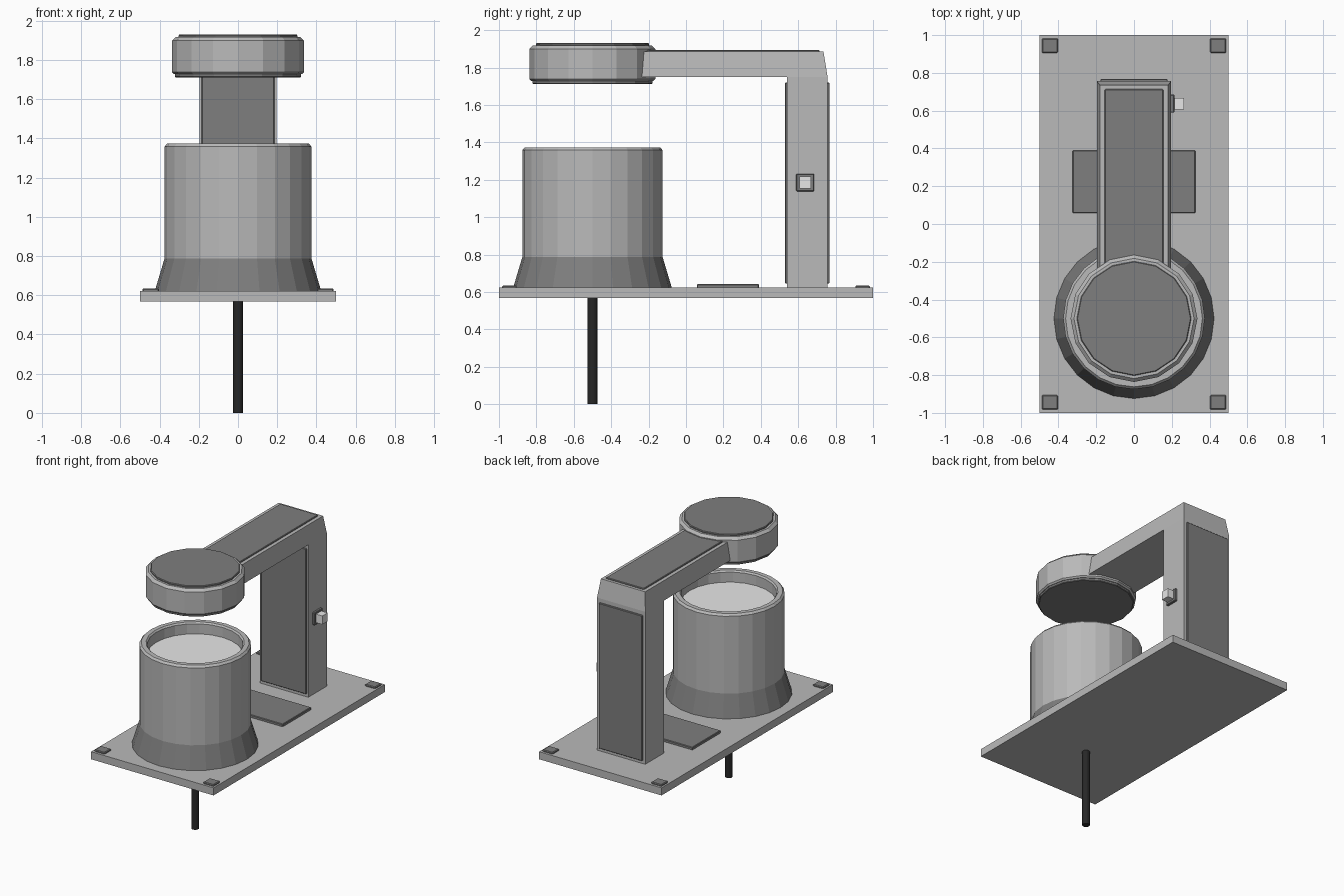
import bpy, bmesh, math

if "Cube" in bpy.data.objects:
    bpy.data.objects.remove(bpy.data.objects["Cube"])


def material(name, v):
    m = bpy.data.materials.new(name)
    m.diffuse_color = (v, v, v, 1)
    m.use_nodes = True
    m.node_tree.nodes["Principled BSDF"].inputs["Base Color"].default_value = m.diffuse_color
    return m


GREY = material("mid grey", 0.49)
DARK = material("dark grey", 0.21)
LIGHT = material("light grey", 0.80)
BLACK = material("near black", 0.02)


def finish(name, bm, mat):
    bmesh.ops.recalc_face_normals(bm, faces=bm.faces)
    me = bpy.data.meshes.new(name)
    bm.to_mesh(me)
    bm.free()
    me.materials.append(mat)
    ob = bpy.data.objects.new(name, me)
    bpy.context.collection.objects.link(ob)
    return ob


def box(name, x, y, z, mat, bevel=0):
    """Box from three (low, high) ranges, with optional chamfered edges."""
    bm = bmesh.new()
    bmesh.ops.create_cube(bm, size=1)
    for v in bm.verts:
        v.co = [r[0] if c < 0 else r[1] for c, r in zip(v.co, (x, y, z))]
    if bevel:
        bmesh.ops.bevel(bm, geom=bm.edges[:], offset=bevel, segments=1, affect='EDGES')
    return finish(name, bm, mat)


def lathe(name, profile, sides, mat, y=-0.5):
    """Turn an (r, z) profile around the vertical axis at y; the ends are capped."""
    bm = bmesh.new()
    rings = [[bm.verts.new((r * math.cos(2 * math.pi * i / sides),
                            y + r * math.sin(2 * math.pi * i / sides), z))
              for i in range(sides)] for r, z in profile]
    for a, b in zip(rings, rings[1:]):
        for i in range(sides):
            j = (i + 1) % sides
            bm.faces.new((a[i], a[j], b[j], b[i]))
    bm.faces.new(rings[0])
    bm.faces.new(rings[-1])
    return finish(name, bm, mat)


# Base plate, its corner pads and the tray plate
box("base_plate", (-0.5, 0.5), (-1, 1), (0.567, 0.623), GREY)
for sx, side in ((-1, "left"), (1, "right")):
    for sy, end in ((-1, "front"), (1, "back")):
        box(f"corner_pad_{end}_{side}", sorted((sx * 0.403, sx * 0.487)),
            sorted((sy * 0.905, sy * 0.983)), (0.61, 0.635), DARK, 0.005)
box("tray_plate", (-0.325, 0.325), (0.058, 0.39), (0.61, 0.642), DARK, 0.004)

# Rod under the base
lathe("rod", [(0.026, 0), (0.026, 0.6)], 16, BLACK)

# Cup: flared foot, hollow body and light filling
lathe("cup_foot", [(0.424, 0.623), (0.375, 0.787)], 24, DARK)
lathe("cup_body", [(0.375, 0.787), (0.375, 1.358), (0.362, 1.373),
                   (0.33, 1.373), (0.32, 1.362), (0.32, 1.28)], 24, GREY)
lathe("cup_filling", [(0.32, 1.275), (0.32, 1.288)], 24, LIGHT)

# Column with front and back panels
box("column", (-0.197, 0.197), (0.54, 0.757), (0.62, 1.75), GREY)
box("column_front_panel", (-0.185, 0.185), (0.53, 0.55), (0.645, 1.72), DARK, 0.004)
box("column_back_panel", (-0.178, 0.178), (0.75, 0.768), (0.645, 1.72), DARK, 0.004)

# Arm: tapers towards its top and slopes at the back
arm = box("arm", (-0.197, 0.197), (-0.25, 0.757), (1.75, 1.885), GREY)
for v in arm.data.vertices:
    if v.co.z > 1.8:
        v.co.x *= 0.92
        if v.co.y > 0:
            v.co.y = 0.735
box("arm_top_panel", (-0.155, 0.155), (-0.25, 0.714), (1.87, 1.894), DARK, 0.004)

# Side switch
box("switch_plate", (0.18, 0.214), (0.589, 0.685), (1.138, 1.232), DARK, 0.004)
box("switch_button", (0.2, 0.265), (0.606, 0.668), (1.154, 1.217), LIGHT)

# Round head with top and bottom discs
lathe("head", [(0.326, 1.728), (0.336, 1.738), (0.336, 1.9), (0.318, 1.918)], 16, GREY)
lathe("head_top_disc", [(0.303, 1.9), (0.303, 1.925), (0.299, 1.93)], 16, DARK)
lathe("head_bottom_disc", [(0.317, 1.711), (0.321, 1.715), (0.321, 1.74)], 16, DARK)
